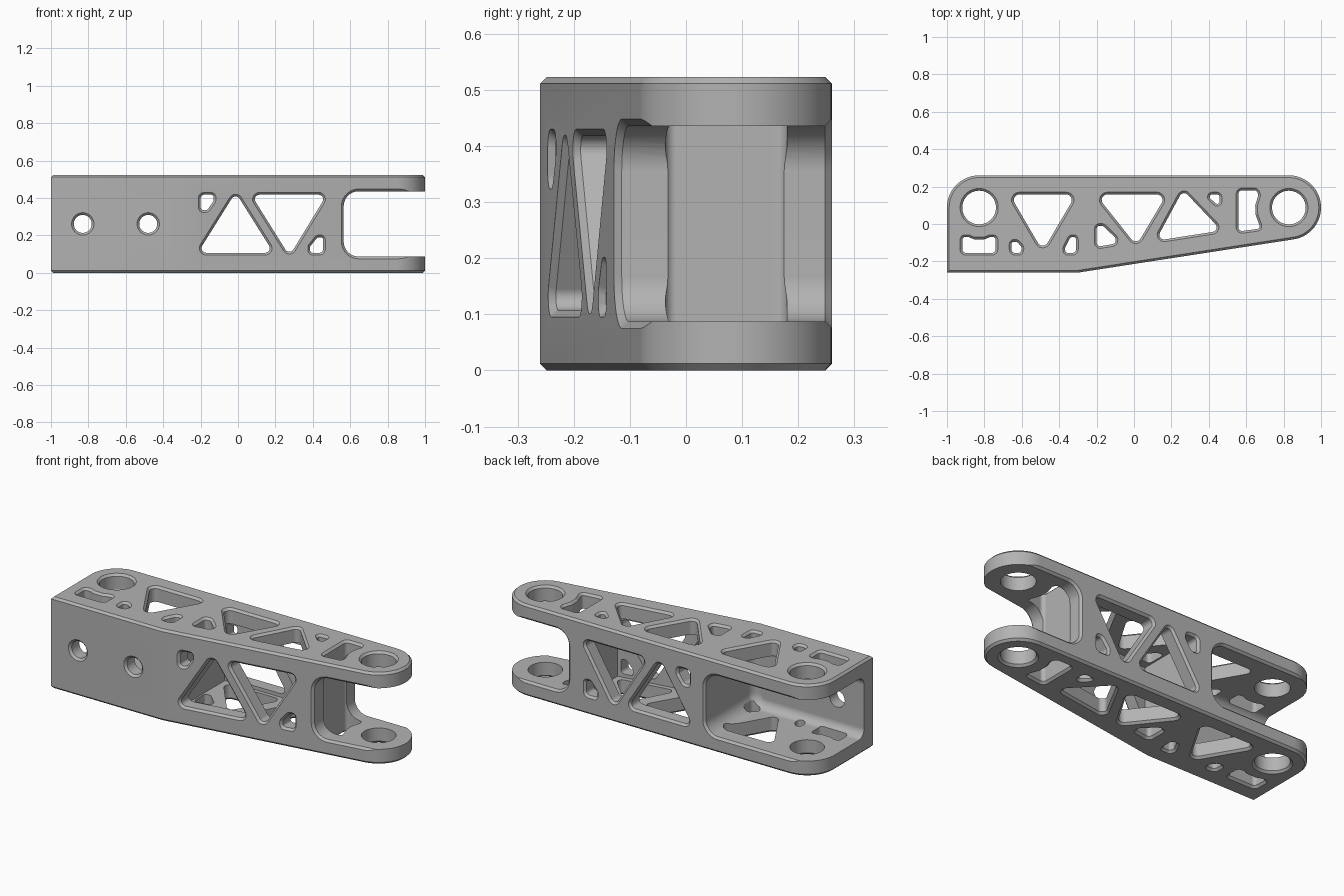
import bpy, bmesh, math
from mathutils import Vector

HEIGHT, CHAMFER, OVER = 0.523, 0.012, 0.003
BACK, WALL = 0.26, 0.08
HINGE_X, HINGE_Y, HINGE_R = 0.828, 0.088, 0.172

if "Cube" in bpy.data.objects:
    bpy.data.objects.remove(bpy.data.objects["Cube"])

grey = bpy.data.materials.new("machined grey")
grey.use_nodes = True
grey.diffuse_color = (0.45, 0.45, 0.45, 1)
grey.node_tree.nodes["Principled BSDF"].inputs["Base Color"].default_value = grey.diffuse_color


def front(x):
    """Depth of the front face, which slopes back towards the fork."""
    return -BACK + max(0, x + 0.3) * 0.1543


def ccw(pts):
    area = sum(a.cross(b) for a, b in zip(pts, pts[1:] + pts[:1]))
    return pts if area > 0 else pts[::-1]


def arc(cx, cy, r, start, end, steps):
    angles = [math.radians(start + (end - start) * i / steps) for i in range(steps + 1)]
    return [Vector((cx + r * math.cos(a), cy + r * math.sin(a))) for a in angles]


def circle(cx, cy, r, steps=48):
    return arc(cx, cy, r, 0, 360, steps)[:-1]


def rounded(corners, r, steps=6):
    """Polygon with every corner filleted."""
    pts, out = ccw([Vector(c) for c in corners]), []
    for i, p in enumerate(pts):
        a, b = pts[i - 1] - p, pts[(i + 1) % len(pts)] - p
        half = a.angle(b) / 2
        cut = min(r / math.tan(half), 0.45 * a.length, 0.45 * b.length)
        rad = cut * math.tan(half)
        mid = p + (a.normalized() + b.normalized()).normalized() * (rad / math.sin(half))
        s, e = p + a.normalized() * cut - mid, p + b.normalized() * cut - mid
        sweep = math.atan2(s.cross(e), s.dot(e))
        for k in range(steps + 1):
            t = sweep * k / steps
            c, n = math.cos(t), math.sin(t)
            out.append(mid + Vector((s.x * c - s.y * n, s.x * n + s.y * c)))
    return out


def offset(pts, d):
    """Move an outline outwards by d."""
    out = []
    for i, p in enumerate(pts):
        e, f = (p - pts[i - 1]).normalized(), (pts[(i + 1) % len(pts)] - p).normalized()
        n, m = Vector((e.y, -e.x)), Vector((f.y, -f.x))
        out.append(p + (n + m) * (d / (1 + n.dot(m))))
    return out


def loft(name, pts, levels):
    """Solid through copies of an outline; a level is (offset, placing function)."""
    bm = bmesh.new()
    pts = ccw(pts)
    rings = [[bm.verts.new(place(p.x, p.y)) for p in offset(pts, d)] for d, place in levels]
    for lo, hi in zip(rings, rings[1:]):
        for i in range(len(lo)):
            bm.faces.new((lo[i - 1], lo[i], hi[i], hi[i - 1]))
    bm.faces.new(rings[0][::-1])
    bm.faces.new(rings[-1])
    bm.normal_update()
    if bm.calc_volume(signed=True) < 0:
        bmesh.ops.reverse_faces(bm, faces=bm.faces)
    mesh = bpy.data.meshes.new(name)
    bm.to_mesh(mesh)
    bm.free()
    mesh.materials.append(grey)
    obj = bpy.data.objects.new(name, mesh)
    bpy.context.collection.objects.link(obj)
    return obj


def at_z(z):
    return lambda u, v: (u, v, z)


def at_y(y):
    return lambda u, v: (u, y, v)


def off_front(d):
    return lambda u, v: (u, front(u) + d, v)


FLARE = CHAMFER + OVER
DOWN = [(FLARE, at_z(-OVER)), (0, at_z(CHAMFER)),
        (0, at_z(HEIGHT - CHAMFER)), (FLARE, at_z(HEIGHT + OVER))]
OUT_BACK = [(0, at_y(BACK - CHAMFER)), (FLARE, at_y(BACK + OVER))]
THROUGH = [(FLARE, off_front(-OVER)), (0, off_front(CHAMFER))] + OUT_BACK

# Arm body with chamfered top and bottom rims
outline = [Vector((-1, -BACK)), Vector((-0.3, -BACK))]
outline += arc(HINGE_X, HINGE_Y, HINGE_R, -81.2, 90, 40)
outline += arc(-HINGE_X, HINGE_Y, HINGE_R, 90, 180, 24)
arm = loft("link_arm", outline, [(-CHAMFER, at_z(0)), (0, at_z(CHAMFER)),
                                 (0, at_z(HEIGHT - CHAMFER)), (-CHAMFER, at_z(HEIGHT))])
cutters = []

# Fork mouth at one end
low, high = WALL + 0.007, HEIGHT - WALL - 0.007
mouth = rounded([(0.565, low), (1.3, low), (1.3, high), (0.565, high)], 0.08, 10)
cutters.append(loft("fork_cutter", mouth, THROUGH))

# Pocket at the other end, open to the back, with a filleted floor
pocket = rounded([(-1.3, low), (-0.3, low), (-0.3, high), (-1.3, high)], 0.08, 10)
floor, fillet = -BACK + WALL, 0.05
bowl = []
for k in range(7):
    a = math.radians(90 - 15 * k)
    bowl.append((fillet * (math.cos(a) - 1), at_y(floor + fillet * (1 - math.sin(a)))))
cutters.append(loft("pocket_cutter", pocket, bowl + OUT_BACK))

# Hollow middle
x0, x1 = -0.21, 0.475
hollow = [Vector((x0, front(x0) + WALL)), Vector((x1, front(x1) + WALL)),
          Vector((x1, BACK - WALL)), Vector((x0, BACK - WALL))]
cutters.append(loft("hollow_cutter", hollow, [(0, at_z(low)), (0, at_z(high))]))

# Hinge holes and mounting holes
for x in (-HINGE_X, HINGE_X):
    cutters.append(loft("hinge_cutter", circle(x, HINGE_Y, 0.09), DOWN))
for x in (-0.83, -0.48):
    cutters.append(loft("mount_cutter", circle(x, HEIGHT / 2, 0.048), THROUGH))

# Truss windows through the two plates: fillet radius, corners
plate_windows = [
    (0.03, [(-.665, .158), (-.31, .158), (-.488, -.145)]),
    (0.03, [(-.205, .158), (.175, .158), (.013, -.115)]),
    (0.025, [(.262, .182), (.115, -.09), (.468, -.035)]),
    (0.015, [(.385, .158), (.458, .158), (.458, .09)]),
    (0.02, [(-.2, -.122), (-.2, -.01), (-.165, -.01), (-.098, -.075), (-.1, -.105)]),
    (0.02, [(-.34, -.07), (-.31, -.07), (-.31, -.155), (-.365, -.155), (-.37, -.13)]),
    (0.02, [(-.655, -.095), (-.625, -.095), (-.6, -.125), (-.605, -.155), (-.655, -.155)]),
    (0.02, [(-.918, -.155), (-.74, -.155), (-.74, -.07), (-.77, -.07),
            (-.8, -.082), (-.856, -.082), (-.885, -.07), (-.918, -.07)]),
    (0.02, [(.558, .18), (.655, .18), (.665, .155), (.648, .1),
            (.65, .05), (.67, -.005), (.67, -.025), (.558, -.04)]),
]
for r, corners in plate_windows:
    cutters.append(loft("plate_window_cutter", rounded(corners, r), DOWN))

# Truss windows through the front and back walls
wall_windows = [
    (0.025, [(-.215, .107), (.19, .107), (-.013, .43)]),
    (0.025, [(.07, .418), (.475, .418), (.275, .09)]),
    (0.02, [(-.2, .418), (-.13, .418), (-.13, .385), (-.165, .335), (-.2, .335)]),
    (0.02, [(.455, .107), (.385, .107), (.385, .14), (.425, .19), (.455, .19)]),
]
for r, corners in wall_windows:
    cutters.append(loft("wall_window_cutter", rounded(corners, r), THROUGH))

# Carve everything out, then drop the cutters
bpy.context.view_layer.objects.active = arm
for cutter in cutters:
    mod = arm.modifiers.new("carve", 'BOOLEAN')
    mod.operation, mod.solver, mod.object = 'DIFFERENCE', 'EXACT', cutter
    bpy.ops.object.modifier_apply(modifier=mod.name)
    bpy.data.objects.remove(cutter)

# Smooth curved walls while keeping chamfers and corners crisp
for obj in bpy.context.selected_objects:
    obj.select_set(False)
arm.select_set(True)
bpy.ops.object.shade_smooth_by_angle(angle=math.radians(25))
arm.modifiers.new("even_shading", 'WEIGHTED_NORMAL').keep_sharp = True
